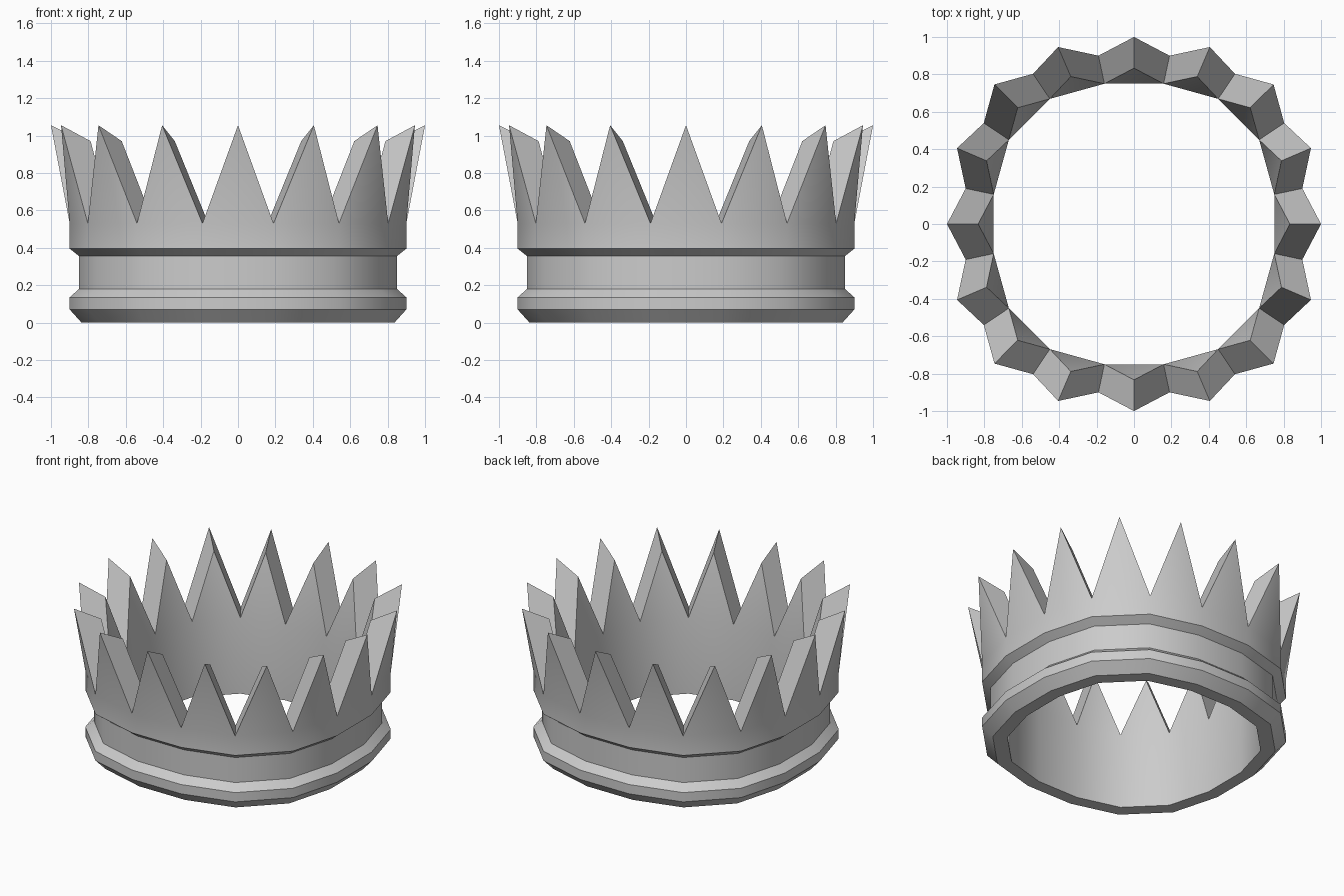
import bpy, bmesh

if "Cube" in bpy.data.objects:
    bpy.data.objects.remove(bpy.data.objects["Cube"])

# One quarter of the slightly squarish 16-sided outline, turned four times
quarter = [(0.9, -0.19), (0.9, 0.19), (0.803, 0.54), (0.54, 0.803)]
outline = []
for turn in range(4):
    outline += quarter
    quarter = [(-y, x) for x, y in quarter]
N = len(outline)

# Wall profile: (outline scale, height), from inner rim down, under and up the outside
INNER = 0.75 / 0.9
profile = [(INNER, 0.53), (INNER, 0.0), (0.93, 0.0), (1.0, 0.07), (1.0, 0.135),
           (0.944, 0.18), (0.944, 0.355), (1.0, 0.395), (1.0, 0.53)]
FLARE = 1.111  # how far the spike tips lean outward

bm = bmesh.new()

# Moulded band
rings = [[bm.verts.new((x * s, y * s, z)) for x, y in outline] for s, z in profile]
for low, high in zip(rings, rings[1:]):
    for i in range(N):
        j = (i + 1) % N
        bm.faces.new((low[i], low[j], high[j], high[i]))


def tip(i, scale, z):
    (ax, ay), (bx, by) = outline[i], outline[(i + 1) % N]
    k = scale * FLARE / 2
    return bm.verts.new(((ax + bx) * k, (ay + by) * k, z))


# One flared, wedge-topped spike on every side
inner, outer = rings[0], rings[-1]
for i in range(N):
    j = (i + 1) % N
    to, ti = tip(i, 1.0, 1.055), tip(i, INNER, 0.97)
    bm.faces.new((outer[i], outer[j], to))
    bm.faces.new((inner[j], inner[i], ti))
    bm.faces.new((outer[j], inner[j], ti, to))
    bm.faces.new((inner[i], outer[i], to, ti))

bmesh.ops.recalc_face_normals(bm, faces=bm.faces)
mesh = bpy.data.meshes.new("crown")
bm.to_mesh(mesh)
bm.free()
crown = bpy.data.objects.new("crown", mesh)
bpy.context.collection.objects.link(crown)

# Soft shading around the wall, crisp mouldings and spikes
bpy.context.view_layer.objects.active = crown
crown.select_set(True)
bpy.ops.object.shade_smooth_by_angle(angle=0.54)
